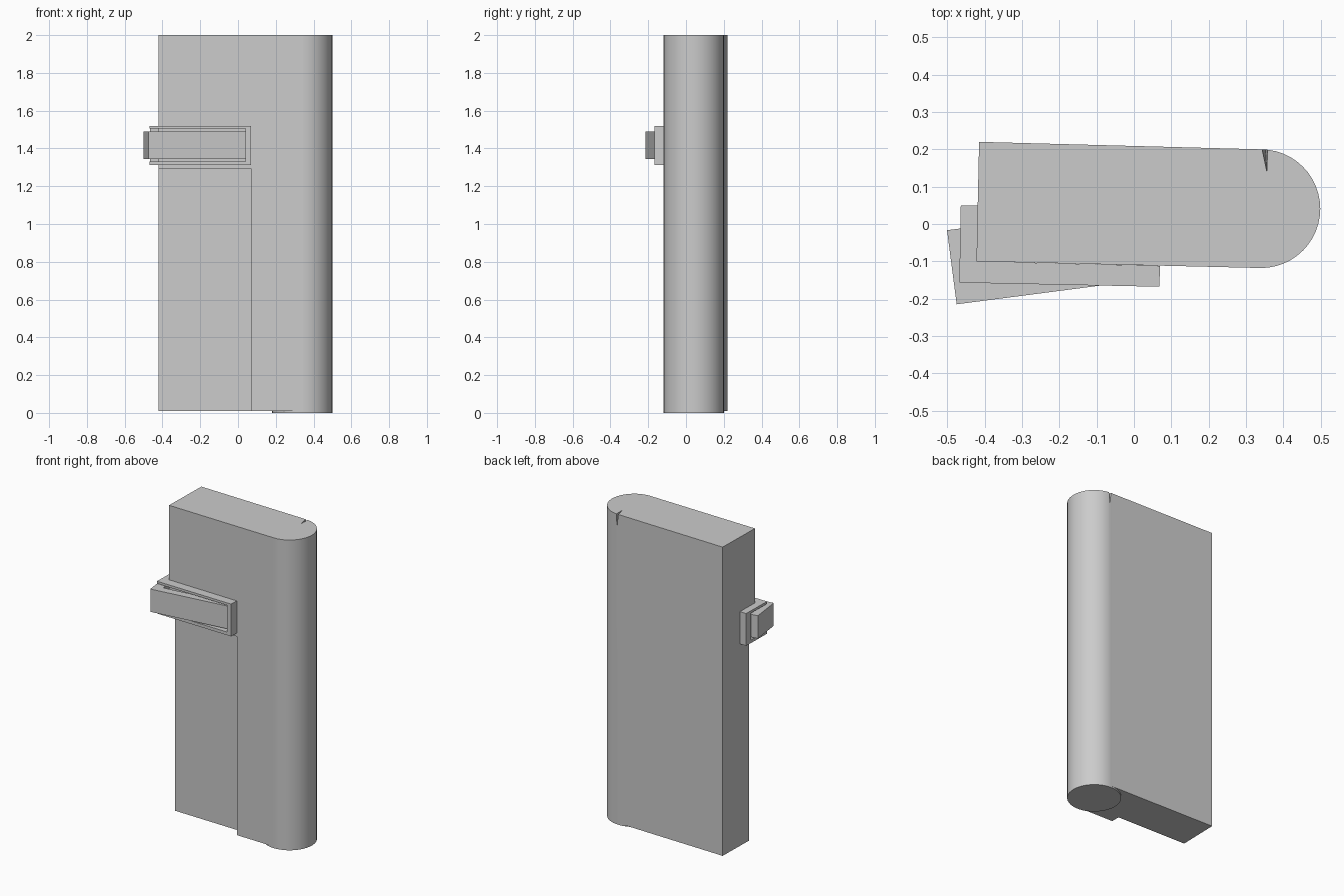
import bpy, bmesh, math
from mathutils import Vector

cube = bpy.data.objects.get("Cube")
if cube:
    bpy.data.objects.remove(cube, do_unlink=True)

grey = bpy.data.materials.new("plain grey")
grey.use_nodes = True
colour = (0.6, 0.6, 0.6, 1)
grey.diffuse_color = colour
grey.node_tree.nodes["Principled BSDF"].inputs["Base Color"].default_value = colour


def finish(name, bm):
    bmesh.ops.recalc_face_normals(bm, faces=bm.faces)
    mesh = bpy.data.meshes.new(name)
    bm.to_mesh(mesh)
    bm.free()
    mesh.materials.append(grey)
    ob = bpy.data.objects.new(name, mesh)
    bpy.context.collection.objects.link(ob)
    return ob


def prism(name, outline, z0, z1):
    """Extrude a plan outline from z0 up to z1."""
    bm = bmesh.new()
    face = bm.faces.new([bm.verts.new((x, y, z0)) for x, y in outline])
    out = bmesh.ops.extrude_face_region(bm, geom=[face])
    top = [v for v in out["geom"] if isinstance(v, bmesh.types.BMVert)]
    bmesh.ops.translate(bm, verts=top, vec=(0, 0, z1 - z0))
    return finish(name, bm)


def activate(ob):
    bpy.ops.object.select_all(action="DESELECT")
    ob.select_set(True)
    bpy.context.view_layer.objects.active = ob


def cut(ob, cutter):
    mod = ob.modifiers.new("cut", "BOOLEAN")
    mod.operation, mod.object, mod.solver = "DIFFERENCE", cutter, "EXACT"
    activate(ob)
    bpy.ops.object.modifier_apply(modifier=mod.name)


# Main slab with a shallow recess low on the front
slab = prism("body_slab", [(-.422, -.1), (.345, -.118), (.34, .2), (-.415, .22)], .01, 2)
recess = prism("recess_cutter", [(-.6, -.3), (.072, -.3), (.073, -.054), (-.6, -.038)], -.1, 1.29)
cut(slab, recess)

# Rounded spine on the right end
centre = Vector((.34, .041))
sides = 48
spine = prism("rounded_spine", [
    (centre.x + .159 * math.cos(math.tau * i / sides),
     centre.y + .159 * math.sin(math.tau * i / sides)) for i in range(sides)], 0, 2)

# Tiny wedge-shaped nick at the top rear of the spine
bm = bmesh.new()
for p in [(.34, .21, 2.01), (.358, .21, 2.01), (.357, .13, 2.01), (.352, .203, 1.91)]:
    bm.verts.new(p)
bmesh.ops.convex_hull(bm, input=bm.verts)
nick = finish("nick_cutter", bm)
cut(spine, nick)
cut(slab, nick)

# Clasp bracket wrapping the front corner, slotted for the latch
bracket = prism("clasp_bracket", [(-.468, -.157), (.068, -.168), (.07, -.112),
                                  (-.421, -.1), (-.418, .05), (-.464, .05)], 1.312, 1.52)
slot = prism("slot_cutter", [(-.6, -.3), (.04, -.3), (.04, -.09), (-.4, -.09),
                             (-.4, 0), (-.6, 0)], 1.332, 1.505)
cut(bracket, slot)

# Latch swung slightly open, an L-shaped bar
corner = Vector((-.475, -.215))
along = Vector((.9916, .129))
inward = Vector((-.129, .9916))
latch = prism("clasp_latch", [corner + along * a + inward * b for a, b in
                              [(0, 0), (.52, 0), (.52, .05), (.06, .05), (.06, .2), (0, .2)]],
              1.343, 1.49)

for helper in (recess, nick, slot):
    bpy.data.objects.remove(helper, do_unlink=True)

activate(spine)
bpy.ops.object.shade_smooth_by_angle(angle=math.radians(30))
